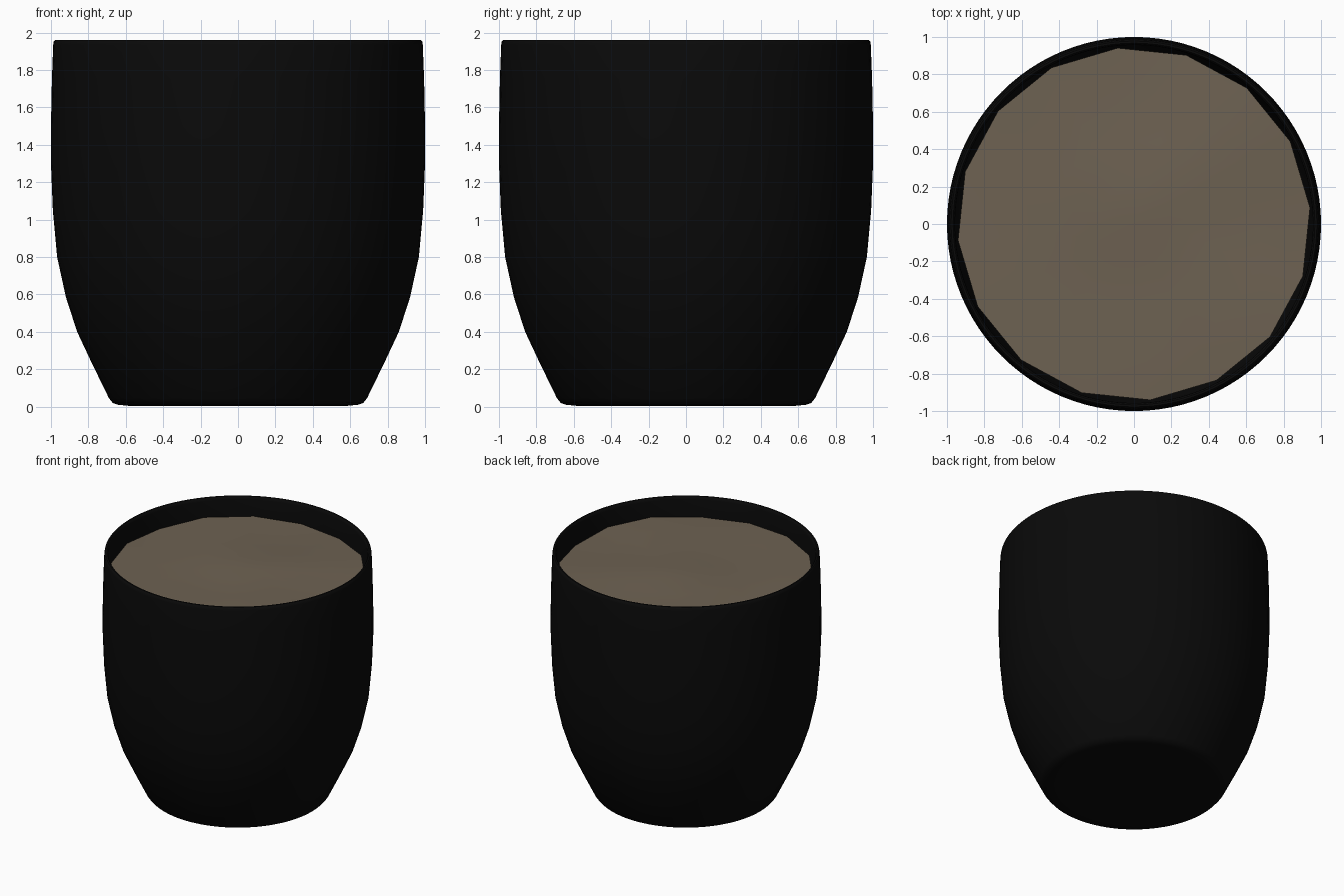
import bpy, bmesh, math

if "Cube" in bpy.data.objects:
    bpy.data.objects.remove(bpy.data.objects["Cube"])


def material(name, rgb):
    m = bpy.data.materials.new(name)
    m.diffuse_color = (*rgb, 1.0)
    m.use_nodes = True
    m.node_tree.nodes["Principled BSDF"].inputs["Base Color"].default_value = m.diffuse_color
    return m


def revolve(name, rings, sides, mat, offset=0.0, height=None):
    """Skin rings of (radius, z); radius 0 makes a closing pole."""
    bm = bmesh.new()
    loops = []
    for r, z in rings:
        count = 1 if r == 0 else sides
        loop = []
        for i in range(count):
            a = offset + 2 * math.pi * i / sides
            x, y = r * math.cos(a), r * math.sin(a)
            loop.append(bm.verts.new((x, y, z + (height(x, y) if height else 0))))
        loops.append(loop)
    for a, b in zip(loops, loops[1:]):
        for i in range(sides):
            j = (i + 1) % sides
            if len(a) == 1:
                bm.faces.new((a[0], b[j], b[i]))
            elif len(b) == 1:
                bm.faces.new((a[i], a[j], b[0]))
            else:
                bm.faces.new((a[i], a[j], b[j], b[i]))
    mesh = bpy.data.meshes.new(name)
    bm.to_mesh(mesh)
    bm.free()
    mesh.materials.append(mat)
    ob = bpy.data.objects.new(name, mesh)
    bpy.context.collection.objects.link(ob)
    bpy.context.view_layer.objects.active = ob
    ob.select_set(True)
    bpy.ops.object.shade_smooth_by_angle(angle=math.radians(40))
    ob.select_set(False)
    return ob


black = material("black glaze", (0.003, 0.003, 0.003))
brown = material("brown soil", (0.155, 0.122, 0.085))

# Pot: base, curved outer wall, thin rounded rim, inner wall and floor
pot = [(0, 0.004), (0.58, 0.004), (0.64, 0.01), (0.67, 0.02), (0.69, 0.045),
       (0.785, 0.24), (0.86, 0.40), (0.92, 0.585), (0.967, 0.80),
       (0.99, 1.05), (1.0, 1.30), (1.0, 1.50), (0.995, 1.75),
       (0.988, 1.935), (0.985, 1.952), (0.978, 1.96), (0.967, 1.96),
       (0.96, 1.952), (0.957, 1.935), (0.962, 1.75), (0.967, 1.50),
       (0.967, 1.30), (0.957, 1.05), (0.93, 0.80), (0.885, 0.60),
       (0.82, 0.40), (0.75, 0.24), (0.66, 0.08), (0.58, 0.05), (0, 0.05)]
revolve("plant_pot", pot, 96, black)


# Soil: sixteen-sided, gently uneven disc inside the pot
def bumps(x, y):
    return 0.012 * math.sin(4 * x + 1) * math.cos(5 * y) + 0.008 * math.sin(6 * y - 3 * x)


soil = [(0.945, 1.805), (0.7, 1.815), (0.45, 1.815), (0.2, 1.815), (0, 1.815)]
revolve("soil", soil, 16, brown, math.radians(5.3), bumps)
